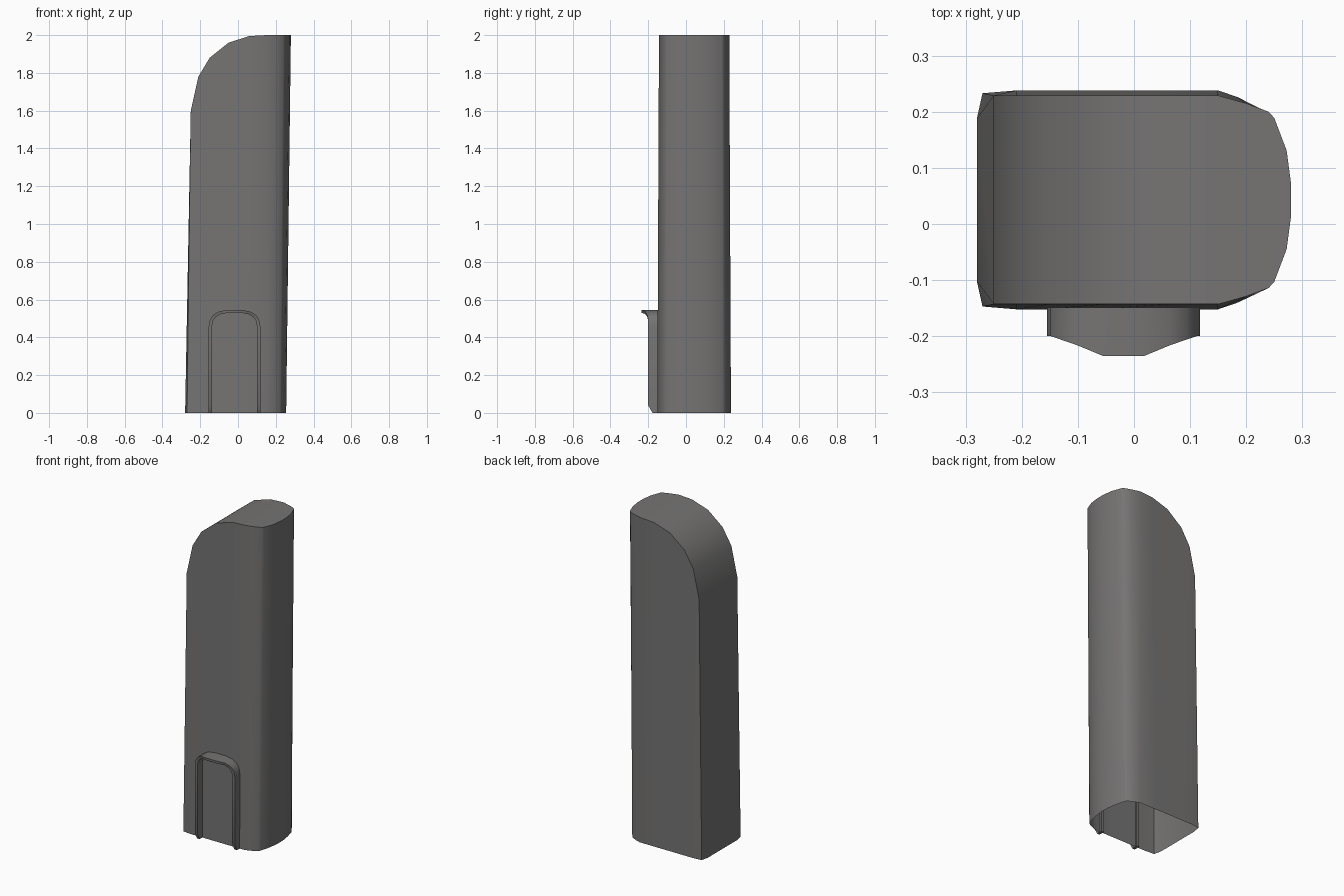
import bpy, bmesh, math

cube = bpy.data.objects.get("Cube")
if cube:
    bpy.data.objects.remove(cube, do_unlink=True)

grey = bpy.data.materials.new("warm_grey")
grey.use_nodes = True
colour = (0.18, 0.175, 0.173, 1)
grey.diffuse_color = colour
grey.node_tree.nodes["Principled BSDF"].inputs["Base Color"].default_value = colour

MID_Y = 0.043     # depth centre of the tower
DOOR_X = -0.0185  # centre of the entrance


def finish(name, bm):
    bmesh.ops.remove_doubles(bm, verts=bm.verts, dist=0.0005)
    bmesh.ops.recalc_face_normals(bm, faces=bm.faces)
    mesh = bpy.data.meshes.new(name)
    bm.to_mesh(mesh)
    bm.free()
    mesh.materials.append(grey)
    obj = bpy.data.objects.new(name, mesh)
    bpy.context.collection.objects.link(obj)
    bpy.ops.object.select_all(action='DESELECT')
    obj.select_set(True)
    bpy.context.view_layer.objects.active = obj
    bpy.ops.object.shade_smooth_by_angle(angle=math.radians(32))


# Tower shell, open below: base x, base half depth, top x, top half depth, top z
stations = [
    (-.28, .145, -.25, .186, 1.6), (-.27, .19, -.25, .186, 1.6),
    (-.21, .195, -.21, .186, 1.78), (-.16, .195, -.15, .186, 1.88),
    (-.07, .195, -.05, .186, 1.96), (.035, .195, .06, .186, 1.995),
    (.15, .195, .15, .186, 2), (.185, .183, .2, .172, 2),
    (.222, .164, .24, .157, 2), (.23, .15, .25, .146, 2),
    (.246, .09, .272, .088, 2), (.255, .03, .28, .028, 2),
]
bm = bmesh.new()
front, back = [], []
for side, rows in ((-1, front), (1, back)):
    for bx, by, tx, ty, tz in stations:
        rows.append((bm.verts.new((bx, MID_Y + side * by, 0)),
                     bm.verts.new((tx, MID_Y + side * ty, tz))))
ring = front + back[::-1]
for a, b in zip(ring, ring[1:] + ring[:1]):
    bm.faces.new((a[0], b[0], b[1], a[1]))
# Curved roof strips, then the flat rounded cap
for i in range(1, 6):
    bm.faces.new((front[i][1], front[i + 1][1], back[i + 1][1], back[i][1]))
bm.faces.new([p[1] for p in front[6:] + back[:5:-1]])
finish("tower_shell", bm)

# Entrance arch with projecting hood: half width, height, front y
half = [(.1365, 0, -.178), (.1365, .04, -.2), (.1365, .46, -.2),
        (.13, .495, -.2), (.112, .52, -.206), (.083, .537, -.216),
        (.037, .545, -.235)]
path = [(-x, z, y) for x, z, y in half] + half[::-1]
bm = bmesh.new()
sections = []
for x, z, y in path:
    ix, iz = x * .87, z - .015 * max(0, z - .46) / .085
    sections.append([bm.verts.new(co) for co in (
        (DOOR_X + x, -.14, z), (DOOR_X + x, y, z),
        (DOOR_X + ix, y, iz), (DOOR_X + ix, -.14, iz))])
for a, b in zip(sections, sections[1:]):
    for k in range(4):
        n = (k + 1) % 4
        bm.faces.new((a[k], a[n], b[n], b[k]))
bm.faces.new(sections[0])
bm.faces.new(sections[-1])
finish("entrance_arch", bm)
